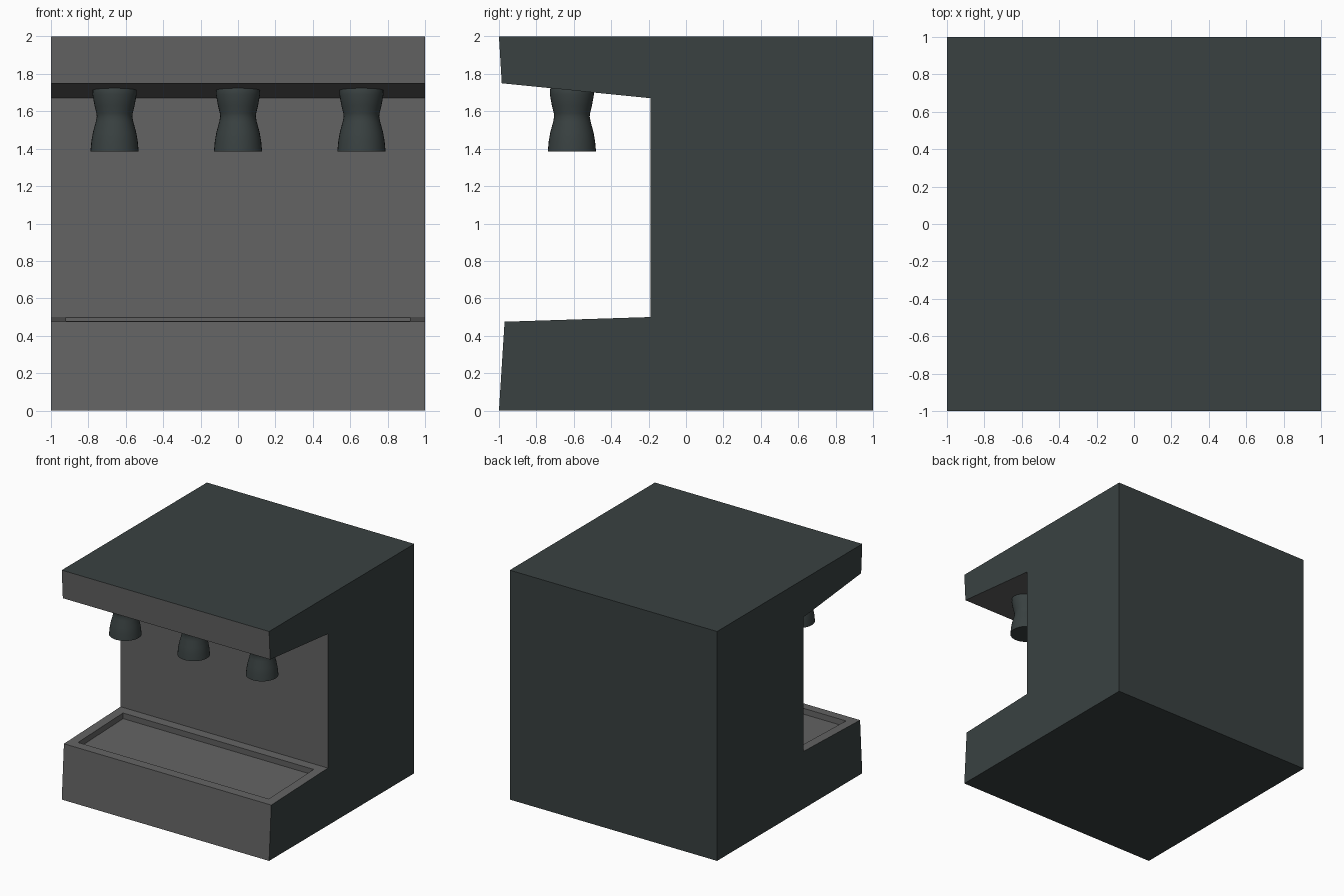
import bpy, bmesh, math
from mathutils import Vector

if "Cube" in bpy.data.objects:
    bpy.data.objects.remove(bpy.data.objects["Cube"])


def material(name, rgb):
    m = bpy.data.materials.new(name)
    m.diffuse_color = (*rgb, 1)
    m.use_nodes = True
    m.node_tree.nodes["Principled BSDF"].inputs["Base Color"].default_value = m.diffuse_color
    return m


CASING = material("dark slate casing", (0.041, 0.053, 0.053))
PANEL = material("mid grey panel", (0.125, 0.125, 0.125))


def finish(bm, name, mats):
    bm.normal_update()
    me = bpy.data.meshes.new(name)
    bm.to_mesh(me)
    bm.free()
    ob = bpy.data.objects.new(name, me)
    bpy.context.collection.objects.link(ob)
    for m in mats:
        me.materials.append(m)
    return ob


# Cabinet: C-shaped side profile (y, z) extruded across the width
profile = [(-1, 0), (1, 0), (1, 2), (-1, 2), (-0.985, 1.75),
           (-0.19, 1.67), (-0.19, 0.5), (-0.97, 0.475)]
bm = bmesh.new()
side = bm.faces.new([bm.verts.new((-1, y, z)) for y, z in profile])
ext = bmesh.ops.extrude_face_region(bm, geom=[side])
bmesh.ops.translate(bm, vec=(2, 0, 0),
                    verts=[v for v in ext["geom"] if isinstance(v, bmesh.types.BMVert)])
bmesh.ops.recalc_face_normals(bm, faces=bm.faces)
bm.normal_update()

# Front-facing faces, the overhang underside and the tray top are the grey panel
tray = None
for f in bm.faces:
    c = f.calc_center_median()
    if abs(f.normal.x) < 0.5 and c.y < -0.1:
        f.material_index = 1
        if f.normal.z > 0.9 and c.z < 1:
            tray = f

# Recessed drip tray
bmesh.ops.inset_region(bm, faces=[tray], thickness=0.08, use_even_offset=True)
n = tray.normal.copy()
floor = bmesh.ops.extrude_discrete_faces(bm, faces=[tray])["faces"][0]
bmesh.ops.translate(bm, vec=n * -0.05, verts=floor.verts)
finish(bm, "cabinet", [CASING, PANEL])

# Three waisted nozzles hanging under the overhang: lathed profile (radius, z)
rings = [(0.110, 1.735), (0.117, 1.715), (0.118, 1.69), (0.107, 1.63), (0.097, 1.59),
         (0.095, 1.572), (0.100, 1.545), (0.115, 1.49), (0.124, 1.44), (0.129, 1.385)]
SIDES = 32
for label, x in (("left", -0.66), ("middle", 0.0), ("right", 0.66)):
    bm = bmesh.new()
    loops = [[bm.verts.new((x + r * math.cos(2 * math.pi * i / SIDES),
                            -0.61 + r * math.sin(2 * math.pi * i / SIDES), z))
              for i in range(SIDES)] for r, z in rings]
    for a, b in zip(loops, loops[1:]):
        for i in range(SIDES):
            j = (i + 1) % SIDES
            bm.faces.new((a[i], b[i], b[j], a[j]))
    bm.faces.new(loops[0])
    bm.faces.new(loops[-1][::-1])
    ob = finish(bm, label + "_nozzle", [CASING])
    bpy.context.view_layer.objects.active = ob
    ob.select_set(True)
    bpy.ops.object.shade_smooth_by_angle(angle=math.radians(35))
    ob.select_set(False)
